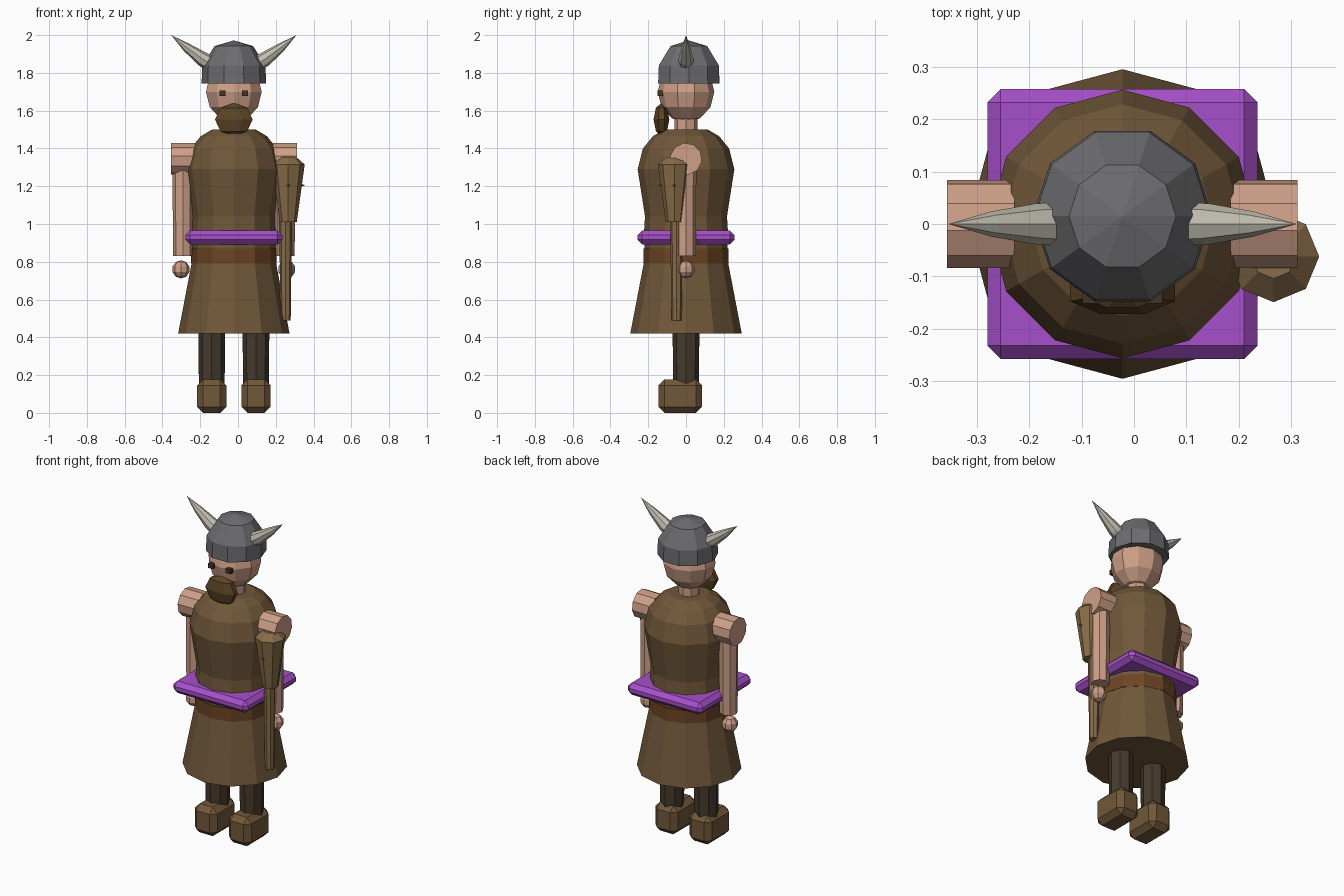
import bpy, bmesh, math
from mathutils import Vector, Matrix

if "Cube" in bpy.data.objects:
    bpy.data.objects.remove(bpy.data.objects["Cube"])

CX = -0.022  # symmetry line of the body


def material(name, rgb):
    m = bpy.data.materials.new(name)
    m.diffuse_color = tuple((c / 255) ** 2.2 for c in rgb) + (1,)
    m.use_nodes = True
    m.node_tree.nodes["Principled BSDF"].inputs["Base Color"].default_value = m.diffuse_color
    return m


SKIN = material("skin", (205, 158, 135))
CLOTH = material("brown_cloth", (112, 88, 60))
BELT = material("leather", (108, 70, 40))
PURPLE = material("purple", (165, 80, 200))
DARK = material("dark_trousers", (72, 60, 48))
HAIR = material("hair", (92, 70, 42))
WOOD = material("wood", (135, 108, 74))
STEEL = material("steel", (108, 108, 111))
HORN = material("horn", (192, 188, 174))
BLACK = material("eye_dark", (70, 55, 42))


def finish(name, bm, mat):
    bmesh.ops.recalc_face_normals(bm, faces=bm.faces[:])
    me = bpy.data.meshes.new(name)
    bm.to_mesh(me)
    bm.free()
    me.materials.append(mat)
    ob = bpy.data.objects.new(name, me)
    bpy.context.collection.objects.link(ob)
    return ob


def tube(name, rings, n, mat, phase=0.0, axis=(0, 0, 1)):
    """Closed skin through rings of (centre, radius), all facing along axis."""
    bm = bmesh.new()
    rot = Vector((0, 0, 1)).rotation_difference(Vector(axis)).to_matrix()
    loops = []
    for c, r in rings:
        loops.append([bm.verts.new(Vector(c) + rot @ Vector(
            (r * math.cos(phase + 2 * math.pi * i / n),
             r * math.sin(phase + 2 * math.pi * i / n), 0))) for i in range(n)])
    for a, b in zip(loops, loops[1:]):
        for i in range(n):
            j = (i + 1) % n
            bm.faces.new((a[i], a[j], b[j], b[i]))
    bm.faces.new(loops[0][::-1])
    bm.faces.new(loops[-1])
    bmesh.ops.remove_doubles(bm, verts=bm.verts[:], dist=1e-5)
    return finish(name, bm, mat)


def lathe(name, x, y, profile, n, mat, phase=0.0):
    return tube(name, [((x, y, z), r) for r, z in profile], n, mat, phase)


def ball(name, loc, size, seg, rings, mat, turn=0.0):
    bm = bmesh.new()
    bmesh.ops.create_uvsphere(bm, u_segments=seg, v_segments=rings, radius=1)
    bm.transform(Matrix.Translation(loc) @ Matrix.Diagonal((*size, 1))
                 @ Matrix.Rotation(turn, 4, 'Z'))
    return finish(name, bm, mat)


def box(name, lo, hi, mat, bevel=0.0):
    bm = bmesh.new()
    bmesh.ops.create_cube(bm, size=1)
    lo, hi = Vector(lo), Vector(hi)
    bm.transform(Matrix.Translation((lo + hi) / 2) @ Matrix.Diagonal((*(hi - lo), 1)))
    if bevel:
        bmesh.ops.bevel(bm, geom=bm.edges[:], offset=bevel, segments=1,
                        affect='EDGES', profile=0.5)
    return finish(name, bm, mat)


# Clothing
lathe("skirt", CX, 0, [(0.295, 0.42), (0.222, 0.80), (0.212, 0.86)], 12, CLOTH)
lathe("waistband", CX, 0, [(0.226, 0.79), (0.226, 0.87)], 12, BELT)
lathe("tunic", CX, 0, [(0.22, 0.84), (0.222, 0.96), (0.217, 1.04), (0.256, 1.29),
                       (0.228, 1.40), (0.175, 1.465), (0.115, 1.50)], 12, CLOTH)
box("purple_belt", (CX - 0.257, -0.257, 0.892), (CX + 0.257, 0.257, 0.966), PURPLE, 0.025)

# Limbs, mirrored about the body centre
for s, side in ((-1, "right"), (1, "left")):
    leg = CX + s * 0.117
    lathe(side + "_leg", leg, 0, [(0.068, 0.12), (0.072, 0.55)], 8, DARK)
    box(side + "_boot", (leg - 0.077, -0.145, 0), (leg + 0.077, 0.085, 0.178), CLOTH, 0.032)
    arm = CX + s * 0.27
    tube(side + "_shoulder", [((arm - 0.064, 0, 1.345), 0.085),
                              ((arm + 0.064, 0, 1.345), 0.085)], 10, SKIN, 0.15, (1, 0, 0))
    lathe(side + "_arm", arm, 0, [(0.052, 0.83), (0.055, 1.33)], 8, SKIN)
    ball(side + "_hand", (CX + s * 0.28, 0, 0.76), (0.047, 0.047, 0.048), 8, 5, SKIN)

    # Eye and horn
    ex = CX + s * 0.06
    box(side + "_eye", (ex - 0.016, -0.152, 1.678), (ex + 0.016, -0.11, 1.707), BLACK)
    tube(side + "_horn", [((CX + s * 0.125, 0, 1.85), 0.041),
                          ((CX + s * 0.165, 0, 1.873), 0.039),
                          ((CX + s * 0.25, 0, 1.935), 0.024),
                          ((CX + s * 0.332, 0, 2.0), 0.0)], 8, HORN, 0, (s * 0.82, 0, 0.57))

# Head
lathe("neck", CX, 0, [(0.062, 1.46), (0.062, 1.58)], 8, SKIN)
ball("head", (CX, 0, 1.70), (0.155, 0.15, 0.162), 10, 6, SKIN)
ball("beard", (CX, -0.13, 1.553), (0.108, 0.045, 0.088), 8, 4, HAIR, math.pi / 8)
lathe("helmet", CX, 0.015, [(0.171, 1.745), (0.167, 1.84), (0.102, 1.942), (0, 1.972)],
      10, STEEL)

# Club with small studs
lathe("club_handle", 0.252, -0.05, [(0.027, 0.49), (0.034, 1.03)], 8, WOOD)
lathe("club_head", 0.266, -0.062, [(0.045, 1.01), (0.07, 1.19), (0.087, 1.315),
                                   (0.042, 1.355)], 8, WOOD)
for i in range(4):
    d = Vector((math.cos(i * math.pi / 2), math.sin(i * math.pi / 2), 0))
    c = Vector((0.266, -0.062, 1.205))
    tube("club_stud_%d" % (i + 1), [(c + d * 0.06, 0.012), (c + d * 0.088, 0.0)],
         6, STEEL, 0, d)
